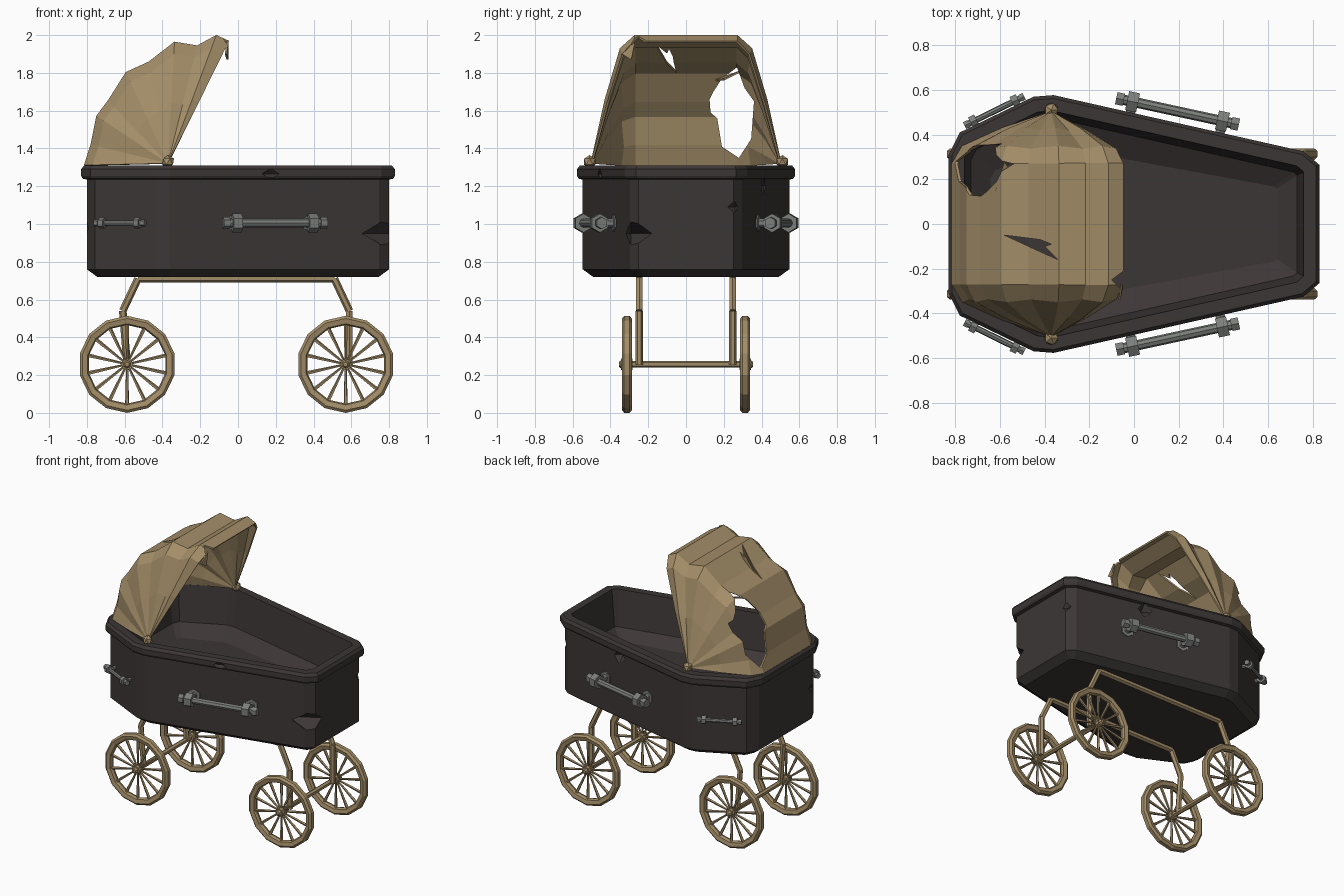
import bpy, bmesh, math
from mathutils import Vector as V, Matrix

if "Cube" in bpy.data.objects:
    bpy.data.objects.remove(bpy.data.objects["Cube"])

def mat(name, c):
    m = bpy.data.materials.new(name)
    m.diffuse_color = (*c, 1)
    m.use_nodes = True
    m.node_tree.nodes["Principled BSDF"].inputs["Base Color"].default_value = m.diffuse_color
    return m

DARK = mat("charcoal wood", (0.046, 0.037, 0.037))
TAN = mat("old tan", (0.37, 0.27, 0.14))
STEEL = mat("dull steel", (0.2, 0.21, 0.2))

def finish(bm, name, m):
    bmesh.ops.recalc_face_normals(bm, faces=bm.faces[:])
    me = bpy.data.meshes.new(name)
    bm.to_mesh(me)
    bm.free()
    me.materials.append(m)
    ob = bpy.data.objects.new(name, me)
    bpy.context.collection.objects.link(ob)
    return ob

def rod(bm, p, q, r, n=6, r2=None):
    p, q = V(p), V(q)
    d = q - p
    mx = Matrix.Translation((p + q) / 2) @ d.to_track_quat('Z', 'Y').to_matrix().to_4x4()
    bmesh.ops.create_cone(bm, cap_ends=True, segments=n, radius1=r,
                          radius2=r if r2 is None else r2, depth=d.length, matrix=mx)

def apply_mod(ob, mod):
    bpy.context.view_layer.objects.active = ob
    bpy.ops.object.modifier_apply(modifier=mod.name)

def cut(ob, cutter):
    cutter.hide_render = True
    mod = ob.modifiers.new("cut", 'BOOLEAN')
    mod.operation = 'DIFFERENCE'
    mod.object = cutter
    apply_mod(ob, mod)
    bpy.data.objects.remove(cutter)

def prism(a, b):
    """Closed prism between two matching point rings."""
    bm = bmesh.new()
    A = [bm.verts.new(p) for p in a]
    B = [bm.verts.new(p) for p in b]
    bm.faces.new(A)
    bm.faces.new(B[::-1])
    for i in range(len(A)):
        j = (i + 1) % len(A)
        bm.faces.new((A[i], B[i], B[j], A[j]))
    return finish(bm, "cutter", DARK)

# coffin-shaped body with rim and hollow inside
half = [(-.83, .31), (-.78, .41), (-.45, .57), (-.36, .577), (.76, .325), (.83, .265)]
plan = [V(p) for p in half] + [V((x, -y)) for x, y in half[::-1]]

def offset(d):
    out = []
    for i, p in enumerate(plan):
        e1, e2 = (p - plan[i - 1]).normalized(), (plan[(i + 1) % len(plan)] - p).normalized()
        n1, n2 = V((-e1.y, e1.x)), V((-e2.y, e2.x))
        out.append(p - (n1 + n2) * d / (1 + n1.dot(n2)))
    return out

bm = bmesh.new()
loops = []
for d, z in [(.085, .72), (.03, .76), (.03, 1.235), (.008, 1.24), (0, 1.255), (0, 1.29),
             (.015, 1.31), (.07, 1.31), (.1, 1.05)]:
    loops.append([bm.verts.new((p.x, p.y, z)) for p in offset(d)])
loops.append([bm.verts.new((p.x * .88, p.y * .72, .99)) for p in offset(.1)])
for a, b in zip(loops, loops[1:]):
    for i in range(len(a)):
        j = (i + 1) % len(a)
        bm.faces.new((a[i], a[j], b[j], b[i]))
bm.faces.new(loops[0])
bm.faces.new(loops[-1])
body = finish(bm, "coffin_body", DARK)

# chips knocked out of the body
for loc, rad in [((.80, -.29, .95), (.19, .11, .08)), ((.81, .26, 1.09), (.05, .05, .045)),
                 ((.18, -.46, 1.265), (.07, .03, .03)), ((.25, .41, 1.2), (.07, .04, .06)),
                 ((-.81, -.3, .98), (.025, .06, .06))]:
    bm = bmesh.new()
    bmesh.ops.create_uvsphere(bm, u_segments=4, v_segments=2, radius=1,
                              matrix=Matrix.Translation(loc) @ Matrix.Diagonal((*rad, 1)))
    cut(body, finish(bm, "cutter", DARK))

# folding hood: ribs and sagging cloth fanned about the side pivots
ribs = [(-.81, 1.31), (-.775, 1.42), (-.745, 1.57), (-.685, 1.65), (-.59, 1.80), (-.47, 1.855),
        (-.335, 1.96), (-.215, 1.94), (-.115, 1.995), (-.05, 1.965)]
PX, PZ = -.37, 1.32
bm = bmesh.new()
piv = [bm.verts.new((PX, s * .5, PZ)) for s in (1, -1)]
rows = []
for k, (x, z) in enumerate(ribs):
    sag = .012 * (k % 2)
    sect = [(.5, .425 - sag), (.9, .345 - sag), (1, .27)]
    sect = sect + [(t, -y) for t, y in sect[::-1]]
    rows.append([bm.verts.new((PX + t * (x - PX), y, PZ + t * (z - PZ))) for t, y in sect])
for a, b in zip(rows, rows[1:]):
    bm.faces.new((piv[0], a[0], b[0]))
    bm.faces.new((piv[1], b[-1], a[-1]))
    for i in range(5):
        bm.faces.new((a[i], a[i + 1], b[i + 1], b[i]))
hood = finish(bm, "hood", TAN)
mod = hood.modifiers.new("thickness", 'SOLIDIFY')
mod.thickness = .012
mod.offset = 0
apply_mod(hood, mod)

# torn holes: large one in the back, slit in the roof, notch in the front lip
hole = [(.125, 1.66), (.145, 1.70), (.19, 1.77), (.27, 1.83), (.31, 1.72), (.36, 1.65),
        (.345, 1.45), (.28, 1.35), (.19, 1.41), (.165, 1.56), (.13, 1.59)]
cut(hood, prism([(-1, y, z) for y, z in hole], [(-.47, y, z) for y, z in hole]))
for poly in ([(-.58, -.05), (-.42, -.07), (-.37, -.09), (-.40, -.10), (-.34, -.16), (-.45, -.11)],
             [(-.02, -.19), (-.10, -.25), (-.06, -.29), (-.02, -.30)]):
    cut(hood, prism([(x, y, 1.7) for x, y in poly], [(x, y, 2.1) for x, y in poly]))

# curled cloth scraps beside the tears
bm = bmesh.new()
for pts in ([(-.62, .15, 1.765), (-.58, .28, 1.81), (-.53, .20, 1.77)],
            [(-.05, -.27, 1.965), (-.06, -.34, 1.90), (-.05, -.29, 1.87)]):
    bm.faces.new([bm.verts.new(p) for p in pts])
scraps = finish(bm, "hood_scraps", TAN)
mod = scraps.modifiers.new("thickness", 'SOLIDIFY')
mod.thickness = .01

# hood pivot knobs
bm = bmesh.new()
for s in (1, -1):
    bmesh.ops.create_icosphere(bm, subdivisions=1, radius=.035,
                               matrix=Matrix.Translation((PX, s * .51, 1.33)))
finish(bm, "hood_knobs", TAN)

# undercarriage: bent side rails and axles
AX, AZ = (-.587, .57), .257
bm = bmesh.new()
for s in (1, -1):
    path = [(AX[0], AZ), (-.61, .54), (-.53, .71), (.51, .71), (.59, .54), (AX[1] + .02, AZ)]
    for (x1, z1), (x2, z2) in zip(path, path[1:]):
        rod(bm, (x1, s * .247, z1), (x2, s * .247, z2), .02)
for x in AX:
    rod(bm, (x, -.33, AZ), (x, .33, AZ), .018)
finish(bm, "undercarriage", TAN)

# spoked wheels
N = 14
for x in AX:
    for s in (1, -1):
        bm = bmesh.new()
        c = V((x, s * .313, AZ))
        ring = []
        for i in range(N):
            a = math.tau * (i + .5) / N
            u = V((math.cos(a), 0, math.sin(a)))
            ring.append([bm.verts.new(c + u * r + V((0, y, 0))) for r, y in
                         [(.257, .014), (.257, -.014), (.243, -.026), (.215, -.02),
                          (.208, 0), (.215, .02), (.243, .026)]])
            rod(bm, c + u * .015, c + u * .215, .006, 5, .011)
        for i in range(N):
            a, b = ring[i - 1], ring[i]
            for j in range(7):
                bm.faces.new((a[j - 1], a[j], b[j], b[j - 1]))
        rod(bm, c - V((0, .03, 0)), c + V((0, .03, 0)), .03, 8)
        rod(bm, c + V((0, s * .03, 0)), c + V((0, s * .043, 0)), .022, 6, .012)
        finish(bm, "wheel", TAN)

# coffin handles: bar, end caps, hexagonal clamps and wall mounts
def handle(name, p, q, k, reach, side):
    bm = bmesh.new()
    p, q = V((p[0], side * p[1], 1.005)), V((q[0], side * q[1], 1.005))
    d = (q - p).normalized()
    n = V((-d.y, d.x, 0)) * side
    rod(bm, p, q, .023 * k, 8)
    for e, t in ((p, d), (q, -d)):
        rod(bm, e - t * .025 * k, e + t * .01 * k, .032 * k, 6)
        m = e + t * .05 * k
        rod(bm, m - t * .025 * k, m + t * .025 * k, .05 * k, 6)
        rod(bm, m, m - n * reach, .024 * k, 6)
        rod(bm, m - n * (reach - .02), m - n * reach, .045 * k, 6)
    finish(bm, name, STEEL)

for s in (1, -1):
    handle("long_handle", (-.055, .558), (.445, .45), 1, .095, s)
    handle("short_handle", (-.745, .447), (-.505, .565), .6, .075, s)
